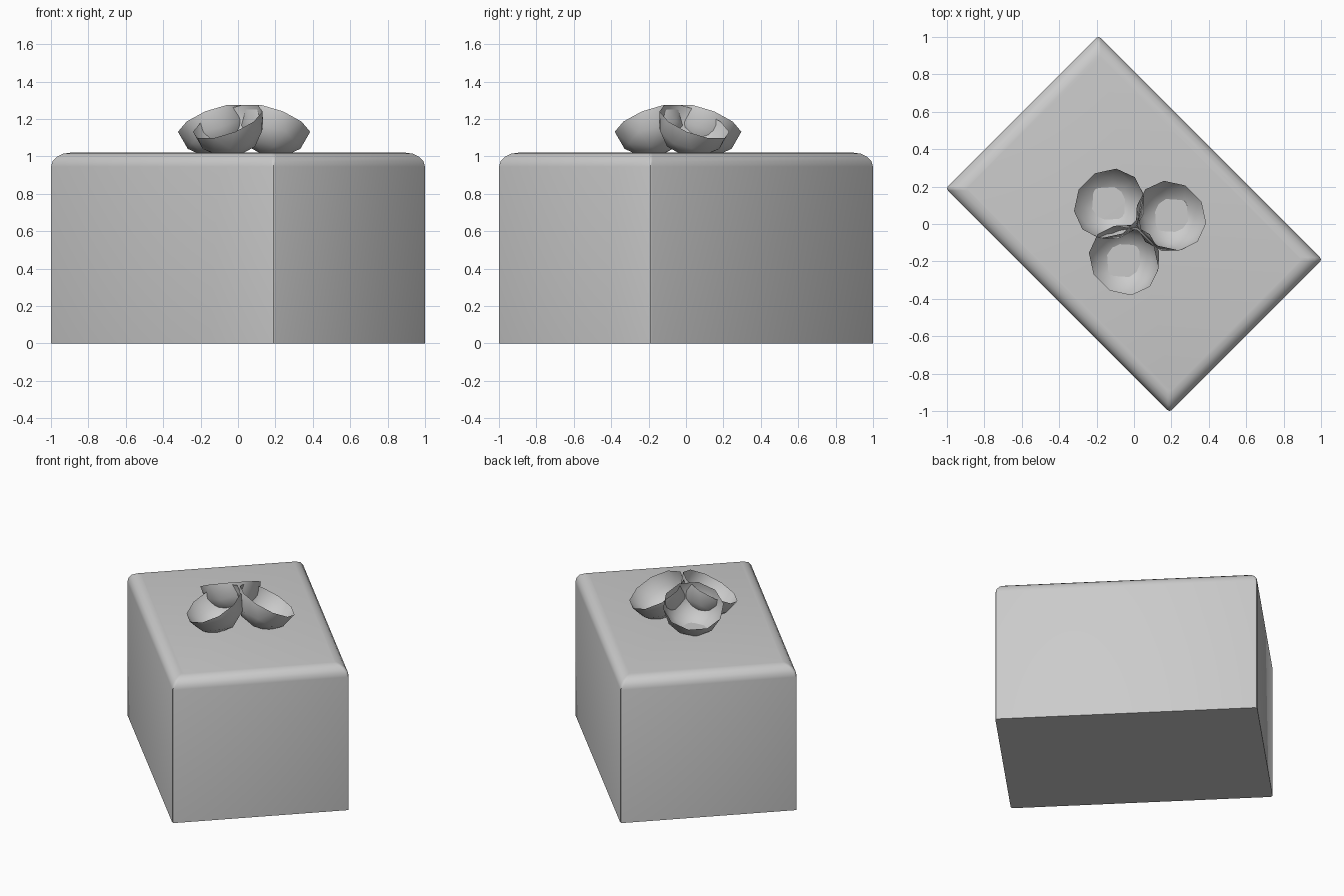
import bpy, bmesh
from math import radians, sin, cos, pi
from mathutils import Matrix

old = bpy.data.objects.get("Cube")
if old:
    bpy.data.objects.remove(old, do_unlink=True)

GRAY = (0.6, 0.6, 0.6, 1.0)
gray = bpy.data.materials.new("plain_gray")
gray.use_nodes = True
gray.diffuse_color = GRAY
gray.node_tree.nodes["Principled BSDF"].inputs["Base Color"].default_value = GRAY


def add_object(name, bm, angle):
    mesh = bpy.data.meshes.new(name)
    bm.to_mesh(mesh)
    bm.free()
    mesh.materials.append(gray)
    obj = bpy.data.objects.new(name, mesh)
    bpy.context.collection.objects.link(obj)
    bpy.ops.object.select_all(action="DESELECT")
    obj.select_set(True)
    bpy.context.view_layer.objects.active = obj
    bpy.ops.object.shade_smooth_by_angle(angle=radians(angle))
    return obj


def rounded_ring(bm, half_x, half_y, z, radius=0.016, steps=2):
    """Rectangle with small rounded corners, counterclockwise."""
    ring = []
    for i, (sx, sy) in enumerate([(1, 1), (-1, 1), (-1, -1), (1, -1)]):
        for k in range(steps + 1):
            a = (i + k / steps) * pi / 2
            ring.append(bm.verts.new((sx * (half_x - radius) + radius * cos(a),
                                      sy * (half_y - radius) + radius * sin(a), z)))
    return ring


# Block with a rounded top edge, turned on its corner
LENGTH, WIDTH, HEIGHT, ROUND = 0.846, 0.577, 1.02, 0.075
bm = bmesh.new()
rings = [rounded_ring(bm, LENGTH, WIDTH, 0)]
for k in range(5):
    a = k / 4 * pi / 2
    inset = ROUND * (1 - cos(a))
    rings.append(rounded_ring(bm, LENGTH - inset, WIDTH - inset, HEIGHT - ROUND * (1 - sin(a))))
for low, high in zip(rings, rings[1:]):
    for i in range(len(low)):
        j = (i + 1) % len(low)
        bm.faces.new((low[i], low[j], high[j], high[i]))
bm.faces.new(rings[-1])
bm.faces.new(rings[0][::-1])
bm.transform(Matrix.Rotation(radians(-45), 4, "Z"))
add_object("block", bm, 35)


# Open bowls leaning outward, sunk slightly into the top
def bowl(name, x, y, heading):
    bm = bmesh.new()
    bmesh.ops.create_icosphere(bm, subdivisions=2, radius=0.198)
    bmesh.ops.bisect_plane(bm, geom=bm.verts[:] + bm.edges[:] + bm.faces[:], dist=1e-4,
                           plane_co=(0, 0, 0), plane_no=(0, 0, 1), clear_outer=True)
    bm.transform(Matrix.Translation((x, y, 1.186))
                 @ Matrix.Rotation(radians(heading), 4, "Z")
                 @ Matrix.Rotation(radians(28), 4, "Y"))
    add_object(name, bm, 60)


bowl("back_bowl", -0.135, 0.11, 135)
bowl("left_bowl", 0.2, 0.045, 45)
bowl("front_bowl", -0.055, -0.195, 225)
